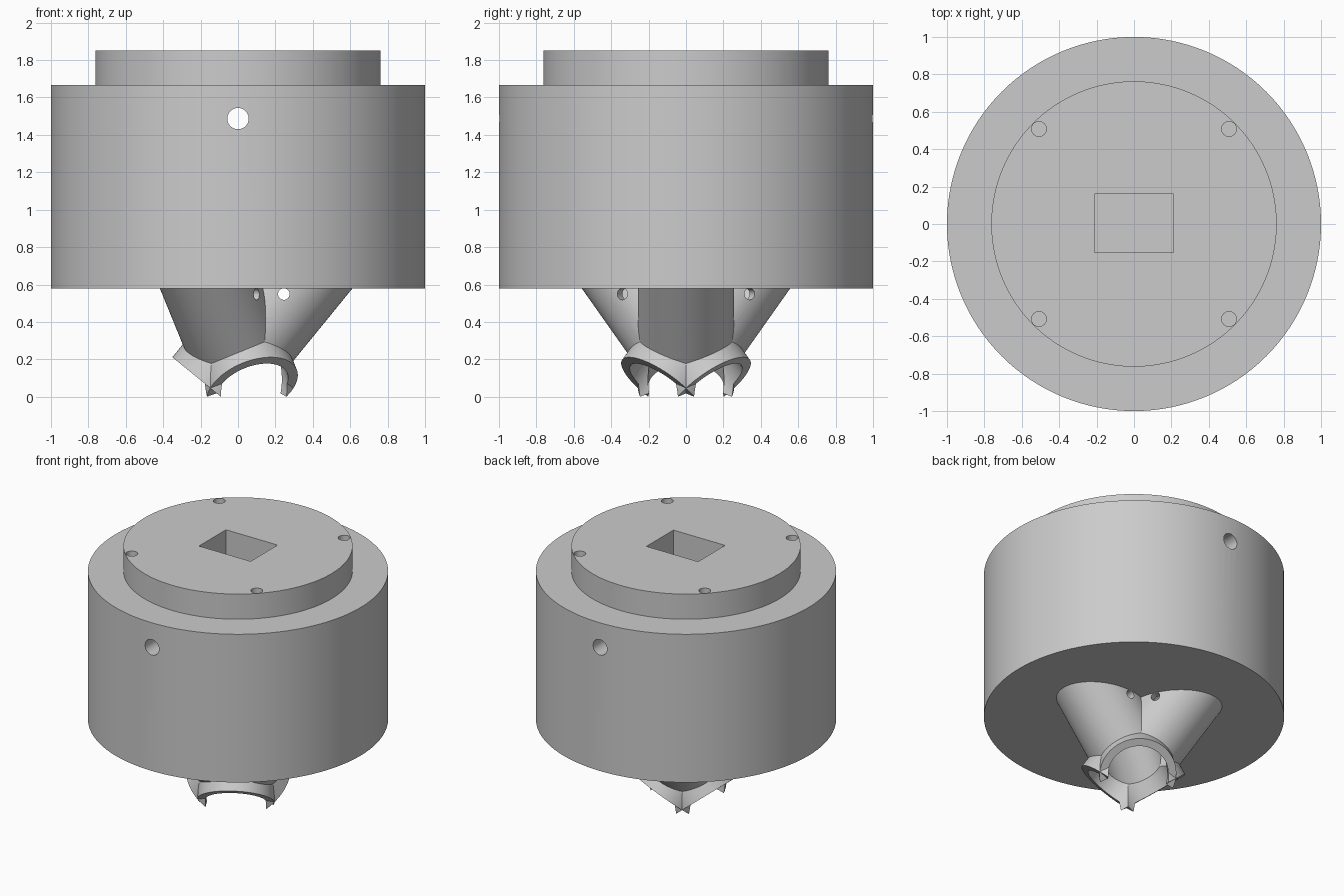
import bpy
from math import radians, pi
from mathutils import Vector, Matrix

cube = bpy.data.objects.get("Cube")
if cube:
    bpy.data.objects.remove(cube, do_unlink=True)

GREY = (0.6, 0.6, 0.6, 1.0)
metal = bpy.data.materials.new("plain grey metal")
metal.use_nodes = True
metal.diffuse_color = GREY
metal.node_tree.nodes["Principled BSDF"].inputs["Base Color"].default_value = GREY


def rod(name, start, end, radius, sides=96):
    """Solid cylinder between two points."""
    start, end = Vector(start), Vector(end)
    axis = end - start
    bpy.ops.mesh.primitive_cylinder_add(vertices=sides, radius=radius, depth=axis.length)
    ob = bpy.context.object
    ob.name = name
    ob.data.transform(axis.to_track_quat('Z', 'Y').to_matrix().to_4x4())
    ob.data.transform(Matrix.Translation((start + end) / 2))
    ob.data.materials.append(metal)
    return ob


def box(name, size, centre):
    bpy.ops.mesh.primitive_cube_add(size=1)
    ob = bpy.context.object
    ob.name = name
    ob.data.transform(Matrix.Diagonal((*size, 1)))
    ob.data.transform(Matrix.Translation(centre))
    ob.data.materials.append(metal)
    return ob


def combine(target, tool, operation='DIFFERENCE'):
    """Apply one boolean and drop the helper."""
    bpy.context.view_layer.objects.active = target
    mod = target.modifiers.new("combine", 'BOOLEAN')
    mod.operation = operation
    mod.solver = 'EXACT'
    mod.object = tool
    bpy.ops.object.modifier_apply(modifier=mod.name)
    bpy.data.objects.remove(tool, do_unlink=True)


def smooth(ob):
    bpy.ops.object.select_all(action='DESELECT')
    ob.select_set(True)
    bpy.context.view_layer.objects.active = ob
    bpy.ops.object.shade_smooth_by_angle(angle=radians(30))


# Slanted tube axis: mouth below, rising outwards into the body
MOUTH = Vector((-0.152, 0, 0.049))
SLANT = Vector((0.632, 0, 0.775))
TURNS = [Matrix.Rotation(i * 2 * pi / 3, 4, 'Z') for i in range(3)]


def along(turn, distance):
    return turn @ (MOUTH + SLANT * distance)


def bore(turn):
    return rod("bore_cutter", along(turn, -0.4), along(turn, 1.1), 0.203)


# Main body and raised top disc
body = rod("main_body", (0, 0, 0.578), (0, 0, 1.667), 1.0, 128)
combine(body, rod("top_disc", (0, 0, 1.5), (0, 0, 1.852), 0.763, 128), 'UNION')

# Drive socket, cross pin hole and four bolt holes
combine(body, box("socket_cutter", (0.42, 0.313, 0.8), (0, 0.003, 1.65)))
combine(body, rod("pin_cutter", (0, -1.2, 1.487), (0, 1.2, 1.487), 0.057, 48))
for x in (-0.508, 0.508):
    for y in (-0.508, 0.508):
        combine(body, rod("bolt_cutter", (x, y, 1.35), (x, y, 2), 0.04, 32))

# Bores running up into the body
for turn in TURNS:
    combine(body, bore(turn))
smooth(body)

# Three crossing slanted tubes form the claw
for number, turn in enumerate(TURNS, 1):
    lobe = rod(f"claw_tube_{number}", along(turn, 0), along(turn, 1), 0.257)
    # trim to the ground and just inside the body
    combine(lobe, box("ground_cutter", (3, 3, 1), (0, 0, -0.5)))
    combine(lobe, box("top_cutter", (3, 3, 1), (0, 0, 1.085)))
    # small cross hole, then the bores of all three tubes
    combine(lobe, rod("cross_hole_cutter", turn @ Vector((0.245, -0.4, 0.549)),
                      turn @ Vector((0.245, 0.4, 0.549)), 0.031, 32))
    for other in TURNS:
        combine(lobe, bore(other))
    smooth(lobe)
